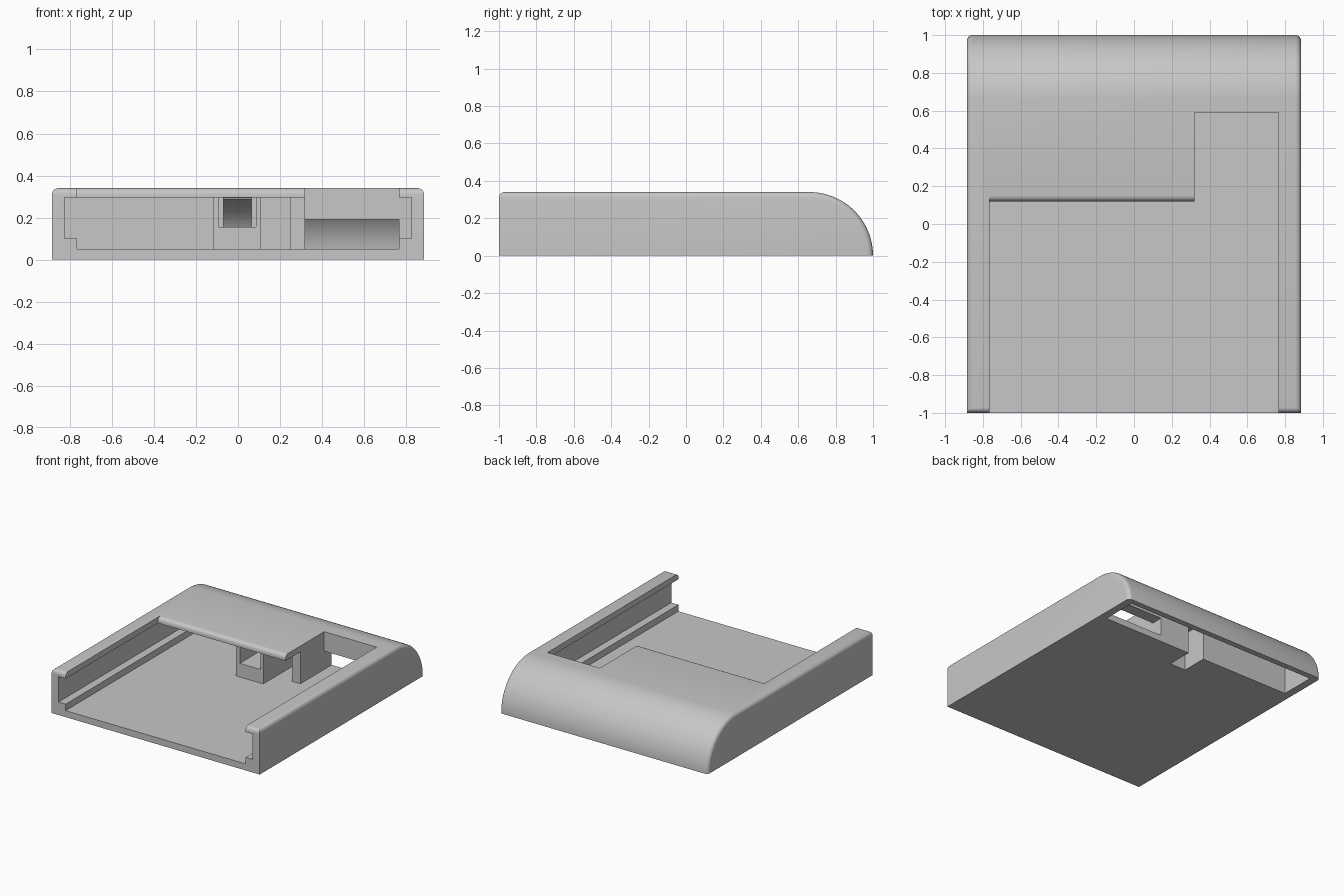
import bpy, bmesh
from math import sin, cos, pi

if "Cube" in bpy.data.objects:
    bpy.data.objects.remove(bpy.data.objects["Cube"], do_unlink=True)

grey = bpy.data.materials.new("plain grey")
grey.use_nodes = True
COLOUR = (0.57, 0.57, 0.57, 1)
grey.diffuse_color = COLOUR
grey.node_tree.nodes["Principled BSDF"].inputs["Base Color"].default_value = COLOUR


def arc(cy, cz, r, start, end, steps):
    """Points of an arc in the side (y, z) plane."""
    angles = [start + (end - start) * i / steps for i in range(steps + 1)]
    return [(cy + r * cos(a), cz + r * sin(a)) for a in angles]


def extrude(name, profile, x0, x1, rounded=None, radius=0.03):
    """Extrude a side profile along x; round the edges that pass a test."""
    bm = bmesh.new()
    face = bm.faces.new([bm.verts.new((x0, y, z)) for y, z in profile])
    moved = bmesh.ops.extrude_face_region(bm, geom=[face])["geom"]
    for v in moved:
        if isinstance(v, bmesh.types.BMVert):
            v.co.x = x1
    bmesh.ops.recalc_face_normals(bm, faces=bm.faces)
    if rounded:
        edges = [e for e in bm.edges if rounded(*[v.co for v in e.verts])]
        bmesh.ops.bevel(bm, geom=edges, offset=radius, segments=5, profile=0.5,
                        affect='EDGES', clamp_overlap=False)
    mesh = bpy.data.meshes.new(name)
    bm.to_mesh(mesh)
    bm.free()
    mesh.materials.append(grey)
    ob = bpy.data.objects.new(name, mesh)
    bpy.context.collection.objects.link(ob)
    return ob


def box(name, x0, x1, y0, y1, z0, z1):
    return extrude(name, [(y0, z0), (y1, z0), (y1, z1), (y0, z1)], x0, x1)


def cut(target, cutter):
    """Subtract a cutter and remove it."""
    cutter.hide_render = True
    mod = target.modifiers.new("cut", 'BOOLEAN')
    mod.operation = 'DIFFERENCE'
    mod.solver = 'EXACT'
    mod.object = cutter
    bpy.context.view_layer.objects.active = target
    bpy.ops.object.modifier_apply(modifier=mod.name)
    bpy.data.objects.remove(cutter, do_unlink=True)


W, H, ROOF, FLOOR = 0.885, 0.34, 0.295, 0.05
INNER, LIP = 0.825, 0.765
WALL_FRONT, WALL_BACK = 0.59, 0.68


# Outer case: flat top, quarter-round back, softened top outline
def top_outline(a, b):
    if min(a.z, b.z) < 0.001 and max(a.y, b.y) < 0.99:
        return False
    side_edge = abs(a.x - b.x) < 0.001 and max(a.z, b.z) > 0.001
    front_top = a.y < -0.99 and b.y < -0.99 and min(a.z, b.z) > 0.3
    return side_edge or front_top


case = extrude("case", [(-1, 0)] + arc(0.66, 0, H, 0, pi / 2, 28) + [(-1, H)],
               -W, W, top_outline)

# Tray space and the side grooves, open at the front
cut(case, box("tray_cutter", -LIP, LIP, -1.1, WALL_FRONT, FLOOR, ROOF))
cut(case, box("groove_cutter", -INNER, INNER, -1.1, WALL_FRONT, 0.1, ROOF))

# Top opening with a rounded roof edge, and the deeper notch beside it
roof_edge = arc(0.15, 0.31, 0.03, pi, pi / 2, 5)
cut(case, extrude("opening_cutter",
                  [(-1.1, 0.2), (0.12, 0.2)] + roof_edge + [(0.15, 0.4), (-1.1, 0.4)],
                  -LIP, 0.5))
cut(case, box("notch_cutter", 0.32, LIP, -1.1, WALL_FRONT, 0.15, 0.4))

# Hollow rounded back, open underneath
shell = [p for p in arc(0.66, 0, ROOF, 0, pi / 2, 28) if p[0] > WALL_BACK + 0.005]
cut(case, extrude("hollow_cutter",
                  [(WALL_BACK, -0.1), (0.66 + ROOF, -0.1)] + shell + [(WALL_BACK, 0.294)],
                  -INNER, INNER))

# Window through the inner wall and the slot through the floor
cut(case, box("window_cutter", 0.32, LIP, 0.5, 0.75, FLOOR, 0.19))
cut(case, box("slot_cutter", -0.07, 0.065, 0.48, 0.72, -0.1, 0.294))

# Socket block with a stepped channel
socket = box("socket_block", -0.12, 0.11, 0.15, WALL_FRONT, FLOOR, ROOF)
cut(socket, box("mouth_cutter", -0.09, 0.085, 0, 0.49, 0.155, 0.4))
cut(socket, box("channel_cutter", -0.07, 0.065, 0.48, 0.7, -0.1, 0.4))

# Partition beside the notch
partition = box("partition", 0.25, 0.32, 0.3, WALL_FRONT, FLOOR, ROOF)

bpy.ops.object.select_all(action='DESELECT')
for ob in (case, socket, partition):
    ob.select_set(True)
bpy.context.view_layer.objects.active = case
bpy.ops.object.shade_smooth_by_angle(angle=pi / 6)
